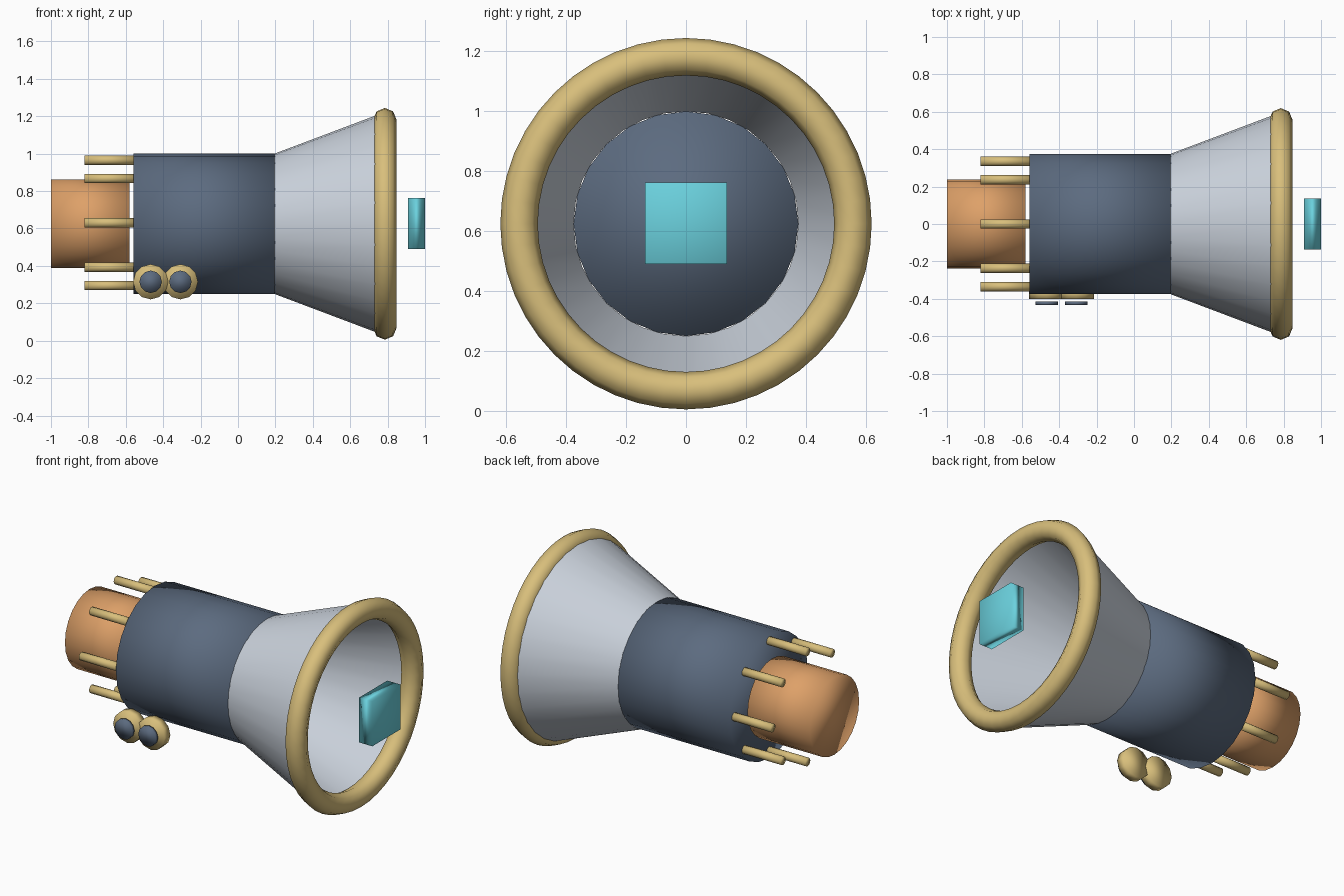
import bpy
import math
from mathutils import Vector

cube = bpy.data.objects.get("Cube")
if cube:
    bpy.data.objects.remove(cube, do_unlink=True)

AXIS_Z = 0.62          # height of the engine axis
ALONG_X = (0, math.pi / 2, 0)
ALONG_Y = (math.pi / 2, 0, 0)


def material(name, color):
    mat = bpy.data.materials.new(name)
    mat.use_nodes = True
    rgba = (*color, 1)
    mat.diffuse_color = rgba
    mat.node_tree.nodes["Principled BSDF"].inputs["Base Color"].default_value = rgba
    return mat


gold = material("pale gold", (0.69, 0.52, 0.20))
slate = material("slate blue", (0.107, 0.147, 0.214))
silver = material("light silver", (0.59, 0.64, 0.71))
copper = material("copper orange", (0.73, 0.355, 0.14))
cyan = material("bright cyan", (0.147, 0.64, 0.73))


def finish(name, mat):
    obj = bpy.context.object
    obj.name = name
    obj.data.materials.append(mat)
    bpy.ops.object.shade_smooth()
    return obj


def cylinder(name, mat, start, end, radius, sides, rotation=ALONG_X):
    """Capped cylinder between two points on one axis."""
    a, b = Vector(start), Vector(end)
    bpy.ops.mesh.primitive_cylinder_add(
        vertices=sides, radius=radius, depth=(b - a).length,
        location=(a + b) / 2, rotation=rotation)
    return finish(name, mat)


# Main barrel and rear plug
cylinder("barrel", slate, (-0.56, 0, AXIS_Z + 0.005), (0.197, 0, AXIS_Z + 0.005), 0.375, 24)
cylinder("rear_plug", copper, (-1, 0, AXIS_Z + 0.005), (-0.58, 0, AXIS_Z + 0.005), 0.237, 24)

# Open flared bell
bell_start, bell_end = 0.195, 0.77
bpy.ops.mesh.primitive_cone_add(
    vertices=32, radius1=0.375, radius2=0.592, depth=bell_end - bell_start,
    end_fill_type='NOTHING', rotation=ALONG_X,
    location=((bell_start + bell_end) / 2, 0, AXIS_Z + 0.005))
finish("flared_bell", silver)

# Thick rim around the bell mouth
bpy.ops.mesh.primitive_torus_add(
    major_radius=0.557, minor_radius=0.0625, major_segments=48, minor_segments=8,
    location=(0.785, 0, AXIS_Z + 0.005), rotation=ALONG_X)
finish("bell_rim", gold)

# Ring of rear rods
for i in range(8):
    angle = i * math.tau / 8
    y = 0.335 * math.cos(angle)
    z = AXIS_Z + 0.01 + 0.335 * math.sin(angle)
    cylinder(f"rear_rod_{i + 1}", gold, (-0.82, y, z), (-0.555, y, z), 0.025, 12)

# Pair of gauges on the front side, each a backing disc with a floating face
for i, x in enumerate((-0.467, -0.308)):
    z = 0.315
    cylinder(f"gauge_disc_{i + 1}", gold, (x, -0.345, z), (x, -0.4, z), 0.094, 12, ALONG_Y)
    cylinder(f"gauge_face_{i + 1}", slate, (x, -0.414, z), (x, -0.434, z), 0.06, 12, ALONG_Y)

# Square block floating before the mouth
bpy.ops.mesh.primitive_cube_add(size=1, location=(0.955, 0, AXIS_Z + 0.007))
block = finish("mouth_block", cyan)
block.scale = (0.09, 0.272, 0.272)
